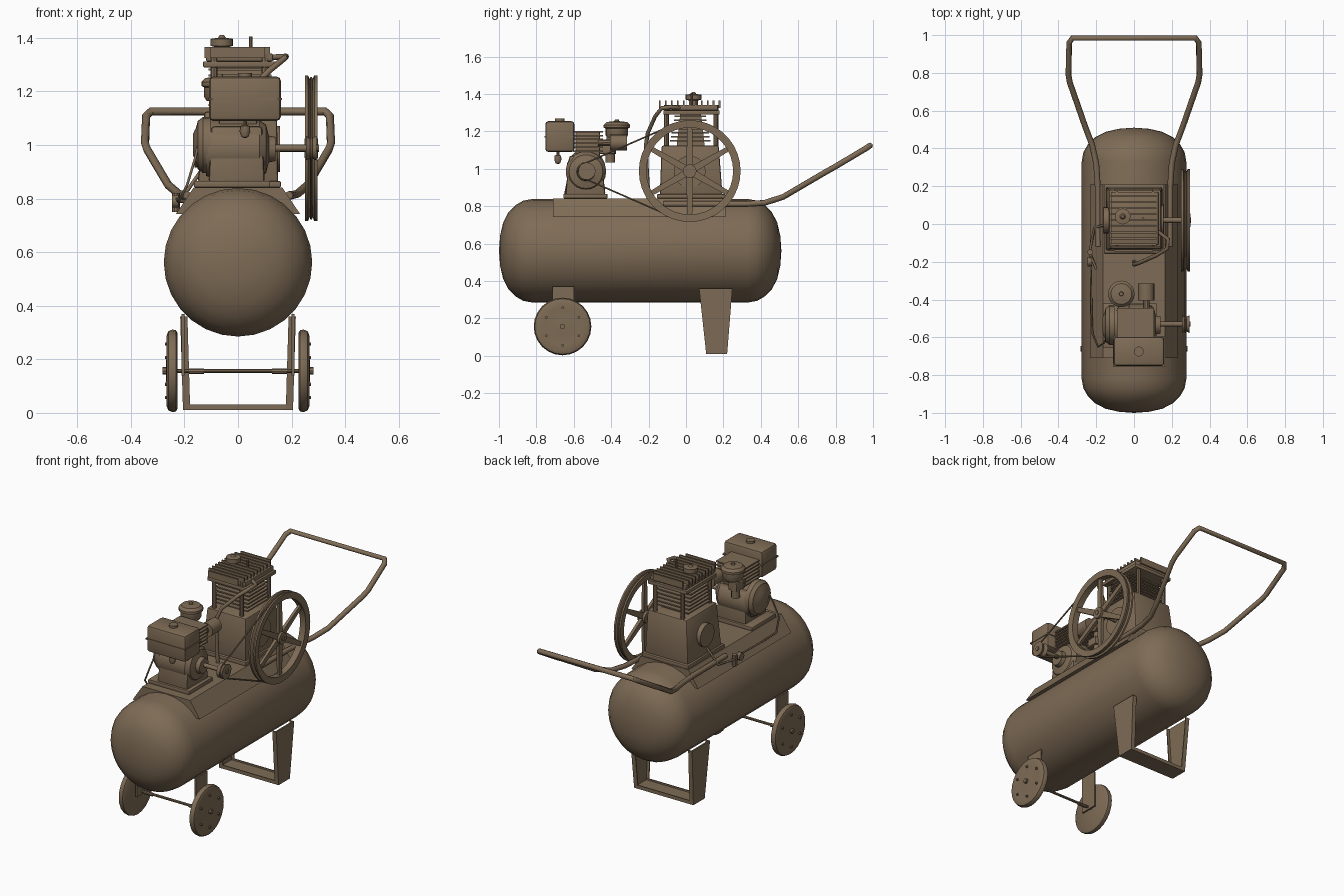
import bpy, bmesh, math
from mathutils import Matrix, Vector

paint = bpy.data.materials.new("brown paint")
paint.diffuse_color = (0.21, 0.148, 0.092, 1)


def finish(name, bm, bevel=0.0):
    bmesh.ops.remove_doubles(bm, verts=bm.verts, dist=1e-5)
    bmesh.ops.recalc_face_normals(bm, faces=bm.faces)
    if bevel:
        bmesh.ops.bevel(bm, geom=bm.edges[:], offset=bevel, segments=2, affect='EDGES', profile=0.5)
    me = bpy.data.meshes.new(name)
    bm.to_mesh(me)
    bm.free()
    me.materials.append(paint)
    ob = bpy.data.objects.new(name, me)
    bpy.context.collection.objects.link(ob)
    bpy.ops.object.select_all(action='DESELECT')
    ob.select_set(True)
    bpy.context.view_layer.objects.active = ob
    bpy.ops.object.shade_smooth_by_angle(angle=math.radians(35))
    return ob


def frustum(name, bottom, top, z0, z1, bevel=0.0, matrix=None):
    """Solid between two rectangles (x0, x1, y0, y1)."""
    bm = bmesh.new()
    rings = []
    for (x0, x1, y0, y1), z in ((bottom, z0), (top, z1)):
        rings.append([bm.verts.new(p) for p in ((x0, y0, z), (x1, y0, z), (x1, y1, z), (x0, y1, z))])
    a, b = rings
    bm.faces.new(a[::-1])
    bm.faces.new(b)
    for i in range(4):
        j = (i + 1) % 4
        bm.faces.new((a[i], a[j], b[j], b[i]))
    if matrix:
        bm.transform(matrix)
    return finish(name, bm, bevel)


def box(name, x0, x1, y0, y1, z0, z1, bevel=0.0):
    return frustum(name, (x0, x1, y0, y1), (x0, x1, y0, y1), z0, z1, bevel)


def lathe(name, profile, center, axis='Z', n=24, closed=False):
    """Revolve (radius, height) pairs round an axis through center."""
    bm = bmesh.new()
    rings = []
    for r, h in profile:
        ring = []
        for i in range(n):
            t = 2 * math.pi * i / n
            c, s = r * math.cos(t), r * math.sin(t)
            p = {'X': (h, c, s), 'Y': (c, h, s), 'Z': (c, s, h)}[axis]
            ring.append(bm.verts.new(Vector(p) + Vector(center)))
        rings.append(ring)
    pairs = list(zip(rings, rings[1:])) + ([(rings[-1], rings[0])] if closed else [])
    for a, b in pairs:
        for i in range(n):
            j = (i + 1) % n
            bm.faces.new((a[i], a[j], b[j], b[i]))
    return finish(name, bm)


def cyl(name, center, r, h0, h1, axis='Z', n=16):
    return lathe(name, [(0, h0), (r, h0), (r, h1), (0, h1)], center, axis, n)


def tube(name, pts, r, cyclic=False, res=2):
    cu = bpy.data.curves.new(name, 'CURVE')
    cu.dimensions = '3D'
    cu.bevel_depth, cu.bevel_resolution, cu.use_fill_caps = r, res, True
    sp = cu.splines.new('POLY')
    sp.points.add(len(pts) - 1)
    for p, co in zip(sp.points, pts):
        p.co = (*co, 1)
    sp.use_cyclic_u = cyclic
    cu.materials.append(paint)
    ob = bpy.data.objects.new(name, cu)
    bpy.context.collection.objects.link(ob)
    bpy.ops.object.select_all(action='DESELECT')
    ob.select_set(True)
    bpy.context.view_layer.objects.active = ob
    bpy.ops.object.convert(target='MESH')
    bpy.ops.object.shade_smooth_by_angle(angle=math.radians(50))


# Air tank with dished ends
end = [(0, 0), (0.08, 0.006), (0.15, 0.022), (0.205, 0.05), (0.245, 0.09), (0.268, 0.13), (0.277, 0.18)]
lathe("air_tank", [(r, -1 + h) for r, h in end] + [(r, 0.51 - h) for r, h in end[::-1]], (0, 0, 0.562), 'Y', 28)

# Mounting platform
frustum("platform", (-0.232, 0.232, -0.71, 0.21), (-0.165, 0.165, -0.71, 0.21), 0.742, 0.842)

# Handle
half = [(0.19, -0.12, 0.812), (0.192, 0.2, 0.812), (0.2, 0.32, 0.812), (0.222, 0.42, 0.818), (0.26, 0.52, 0.85),
        (0.34, 0.75, 0.985), (0.347, 0.79, 1.007), (0.343, 0.96, 1.108), (0.325, 0.985, 1.125)]
tube("handle", half + [(-x, y, z) for x, y, z in half[::-1]], 0.0155)

# Rear leg frame, wheels and wheel brackets
for s, side in ((1, "right"), (-1, "left")):
    tilt = Matrix.Shear('XY', 4, (s * 0.03, 0))
    frustum("leg_" + side, (s * 0.2 - 0.005, s * 0.2 + 0.005, 0.108, 0.22),
            (s * 0.2 - 0.005, s * 0.2 + 0.005, 0.07, 0.248), 0.01, 0.36, 0, tilt)
    for a, b in ((0.108, 0.07), (0.214, 0.242)):
        frustum("leg_flange_" + side, (s * 0.19 - 0.012, s * 0.19 + 0.012, a, a + 0.006),
                (s * 0.19 - 0.012, s * 0.19 + 0.012, b, b + 0.006), 0.01, 0.36, 0, tilt)
    box("wheel_bracket_" + side, s * 0.205 - 0.005, s * 0.205 + 0.005, -0.715, -0.6, 0.14, 0.37)
    cyl("axle_sleeve_" + side, (s * 0.155, -0.66, 0.155), 0.011, -0.028, 0.028, 'X', 10)
    wheel = [(0, 0.225), (0.14, 0.225), (0.152, 0.232), (0.154, 0.245), (0.148, 0.26), (0.13, 0.267),
             (0.1, 0.262), (0.04, 0.268), (0, 0.268)]
    lathe("wheel_" + side, [(r, s * h) for r, h in wheel], (0, -0.66, 0.157), 'X', 24)
    cyl("wheel_hub_" + side, (s * 0.27, -0.66, 0.157), 0.014, -0.012, 0.012, 'X', 8)
    for i in range(6):
        t = math.radians(60 * i + 30)
        cyl("wheel_bolt_" + side, (s * 0.267, -0.66 + 0.1 * math.cos(t), 0.157 + 0.1 * math.sin(t)),
            0.007, -0.006, 0.006, 'X', 6)
box("leg_foot", -0.202, 0.202, 0.108, 0.22, 0.01, 0.022)
for y in (0.108, 0.214):
    box("foot_flange", -0.202, 0.202, y, y + 0.006, 0.012, 0.032)
cyl("axle", (0, -0.66, 0.157), 0.008, -0.27, 0.27, 'X', 10)

# Compressor pump: crankcase, finned cylinder, head
box("pump_base", -0.16, 0.16, -0.155, 0.21, 0.842, 0.865, 0.004)
frustum("pump_crankcase", (-0.15, 0.15, -0.14, 0.195), (-0.125, 0.145, -0.13, 0.175), 0.86, 1.125, 0.01)
cyl("crank_cover", (0.145, 0.02, 0.985), 0.085, -0.02, 0.012, 'X', 20)
cyl("oil_cover", (-0.15, 0.02, 0.985), 0.07, -0.012, 0.03, 'X', 20)
frustum("pump_cylinder", (-0.085, 0.1, -0.05, 0.1), (-0.085, 0.1, -0.03, 0.08), 1.12, 1.3)
for i in range(7):
    z, g = 1.145 + i * 0.022, 0.004 * i
    box("cylinder_fin", -0.11, 0.125, -0.085 + g, 0.13 - g, z, z + 0.008)
box("head_plate", -0.13, 0.14, -0.12, 0.18, 1.29, 1.312, 0.003)
box("pump_head", -0.12, 0.13, -0.11, 0.17, 1.312, 1.342, 0.006)
for i in range(11):
    y = -0.145 + i * 0.032
    box("head_fin", -0.125 + 0.02 * (i % 10 == 0), 0.12 - 0.02 * (i % 10 == 0), y, y + 0.009, 1.325, 1.366)
for y in (-0.105, 0.16):
    for x in (-0.09, 0.1):
        cyl("head_stud", (x, y, 0), 0.013, 1.12, 1.34, 'Z', 8)
lathe("intake_filter", [(0, 1.34), (0.025, 1.34), (0.025, 1.365), (0.042, 1.37), (0.042, 1.396), (0.015, 1.4),
                        (0.008, 1.41), (0, 1.41)], (-0.06, 0.04, 0), 'Z', 16)
cyl("relief_valve", (0.048, 0.03, 0), 0.007, 1.34, 1.405, 'Z', 8)
tube("discharge_pipe", [(0.1, -0.02, 1.325), (0.18, -0.08, 1.33), (0.175, -0.13, 1.325), (0.12, -0.165, 1.28),
                        (0.03, -0.205, 1.19), (0, -0.215, 1.12), (0, -0.21, 1.0), (0, -0.2, 0.83)], 0.011)

# Flywheel with six spokes
wc = (0.273, 0.02, 0.988)
lathe("flywheel_rim", [(0.232, -0.02), (0.272, -0.023), (0.272, -0.012), (0.255, -0.004), (0.255, 0.004),
                       (0.272, 0.012), (0.272, 0.023), (0.232, 0.02)], wc, 'X', 36, True)
cyl("flywheel_hub", wc, 0.036, -0.025, 0.025, 'X', 16)
cyl("crankshaft", wc, 0.014, -0.14, 0.03, 'X', 12)
for i in range(6):
    m = Matrix.Translation(wc) @ Matrix.Rotation(math.radians(60 * i), 4, 'X')
    frustum("flywheel_spoke", (-0.01, 0.01, -0.019, 0.019), (-0.008, 0.008, -0.013, 0.013), 0.02, 0.24, 0, m)

# Engine pulley and drive belt
pc = (0.273, -0.53, 0.988)
lathe("engine_pulley", [(0, -0.02), (0.046, -0.02), (0.036, 0), (0.046, 0.02), (0, 0.02)], pc, 'X', 20)
cyl("engine_shaft", pc, 0.013, -0.2, 0.026, 'X', 12)
ang = math.pi - math.acos((0.262 - 0.042) / 0.55)
loop = []
for (cx, cy, cz), r, a0, a1 in ((wc, 0.262, -ang, ang), (pc, 0.042, ang, 2 * math.pi - ang)):
    for i in range(25):
        t = a0 + (a1 - a0) * i / 24
        loop.append((cx, cy + r * math.cos(t), cz + r * math.sin(t)))
tube("drive_belt", loop, 0.005, True, 1)

# Engine: base, crankcase, recoil starter, finned cylinder
box("engine_base", -0.165, 0.12, -0.655, -0.42, 0.842, 0.866, 0.004)
frustum("engine_block", (-0.11, 0.1, -0.645, -0.43), (-0.1, 0.09, -0.625, -0.455), 0.86, 1.07, 0.012)
lathe("engine_side_cover", [(0, -0.12), (0.1, -0.12), (0.108, -0.1), (0.108, 0.08), (0.09, 0.105), (0.05, 0.115),
                            (0.045, 0.14), (0, 0.14)], (0, -0.535, 0.985), 'X', 24)
lathe("recoil_starter", [(0, -0.168), (0.04, -0.168), (0.06, -0.158), (0.09, -0.15), (0.105, -0.13),
                         (0.105, -0.1), (0, -0.1)], (0, -0.535, 1.0), 'X', 20)
box("engine_cylinder", -0.07, 0.07, -0.59, -0.46, 1.06, 1.2, 0.006)
for i in range(6):
    z = 1.09 + i * 0.021
    box("engine_fin", -0.09, 0.105, -0.605, -0.445, z, z + 0.008)

# Fuel tank with seam, cap and tap
box("fuel_tank", -0.108, 0.16, -0.752, -0.597, 1.09, 1.255, 0.016)
box("fuel_tank_seam", -0.112, 0.164, -0.756, -0.593, 1.168, 1.176)
cyl("fuel_cap", (0.026, -0.675, 0), 0.026, 1.25, 1.268, 'Z', 14)
lathe("fuel_filter", [(0, 1.025), (0.013, 1.03), (0.02, 1.05), (0.018, 1.07), (0.008, 1.075), (0.008, 1.1)],
      (0.026, -0.685, 0), 'Z', 10)

# Air filter, carburettor and muffler
lathe("air_filter", [(0, 1.165), (0.05, 1.165), (0.06, 1.18), (0.06, 1.215), (0.07, 1.22), (0.07, 1.235),
                     (0.055, 1.25), (0.012, 1.255), (0.01, 1.265), (0, 1.265)], (-0.067, -0.37, 0), 'Z', 20)
cyl("filter_neck", (-0.06, -0.4, 0), 0.026, 1.08, 1.17, 'Z', 12)
box("carburettor", -0.085, -0.025, -0.47, -0.38, 1.08, 1.13, 0.006)
cyl("carburettor_bowl", (-0.06, -0.405, 0), 0.025, 1.035, 1.085, 'Z', 12)
cyl("muffler", (0.065, -0.36, 1.14), 0.043, -0.045, 0.045, 'Y', 16)
cyl("exhaust_pipe", (0.065, -0.42, 1.14), 0.018, -0.05, 0.04, 'Y', 10)

# Left side control valve, gauge and lines
cyl("control_valve", (-0.232, -0.15, 0), 0.015, 0.75, 0.82, 'Z', 10)
cyl("pressure_gauge", (-0.235, -0.2, 0.79), 0.024, -0.012, 0.012, 'X', 14)
tube("control_line", [(-0.2, -0.24, 0.79), (-0.235, -0.15, 0.79), (-0.21, -0.02, 0.8), (-0.14, 0.0, 0.9)], 0.007)
tube("throttle_cable", [(-0.23, -0.17, 0.8), (-0.225, -0.45, 0.79), (-0.22, -0.58, 0.79), (-0.19, -0.65, 0.85),
                        (-0.16, -0.63, 0.95), (-0.13, -0.58, 1.08)], 0.005)
